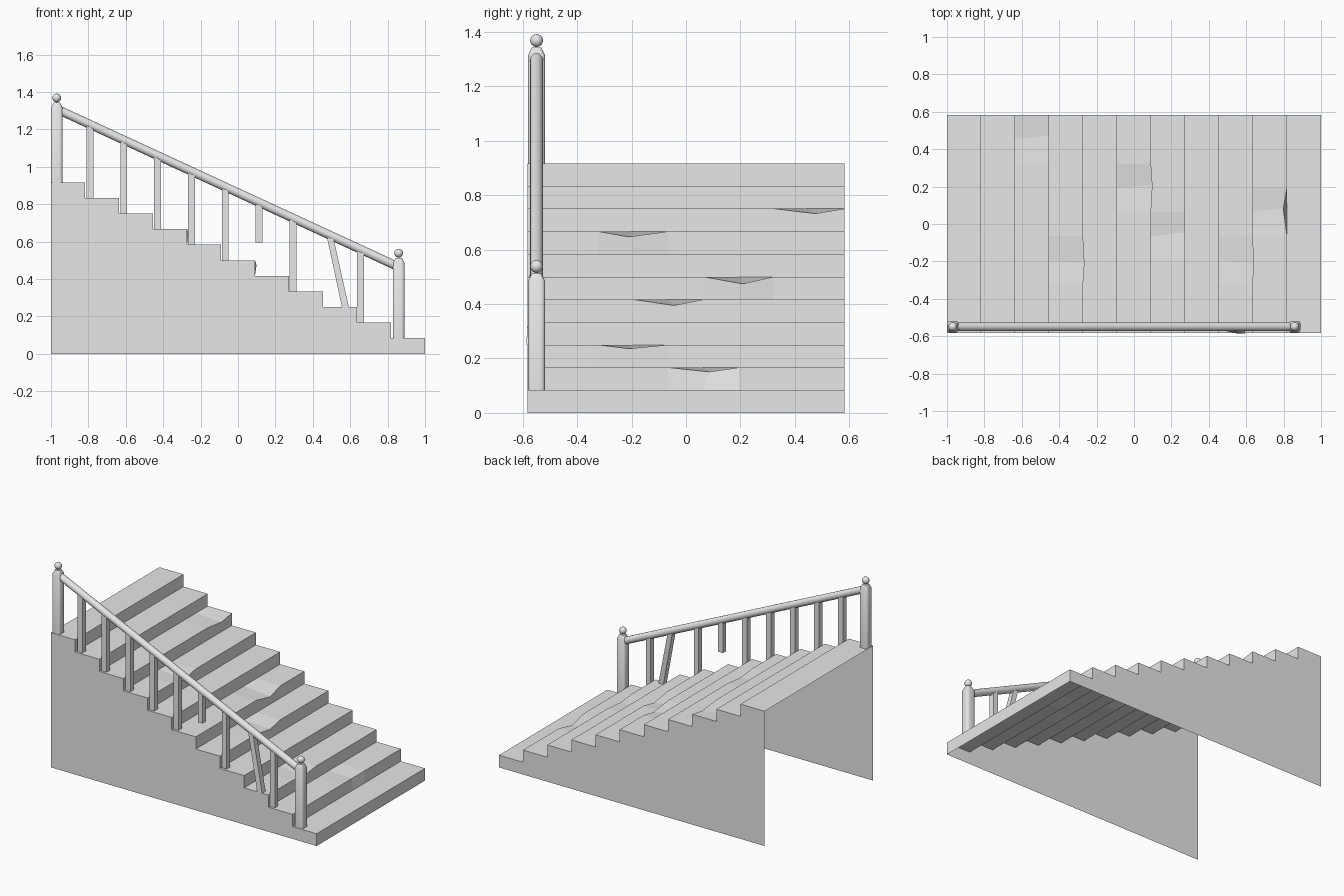
import bpy, bmesh, math
from mathutils import Vector

cube = bpy.data.objects.get("Cube")
if cube:
    bpy.data.objects.remove(cube)

STEPS, COLS = 11, 9
RUN, RISE, HALF = 2 / STEPS, 0.917 / STEPS, 0.583
RAIL_Y = -0.549

grey = bpy.data.materials.new("plain grey")
grey.use_nodes = True
grey.diffuse_color = (0.8, 0.8, 0.8, 1)
grey.node_tree.nodes["Principled BSDF"].inputs["Base Color"].default_value = (0.8, 0.8, 0.8, 1)


def finish(bm, name, smooth=False):
    mesh = bpy.data.meshes.new(name)
    bm.to_mesh(mesh)
    bm.free()
    mesh.materials.append(grey)
    obj = bpy.data.objects.new(name, mesh)
    bpy.context.collection.objects.link(obj)
    if smooth:
        bpy.ops.object.select_all(action='DESELECT')
        obj.select_set(True)
        bpy.context.view_layer.objects.active = obj
        bpy.ops.object.shade_smooth_by_angle(angle=math.radians(35))
    return obj


def staircase():
    """Open shell: stepped sheet, two side walls, no floor or back."""
    profile = [(1, 0)]
    for i in range(STEPS):
        z = (i + 1) * RISE
        profile += [(1 - i * RUN, z), (1 - (i + 1) * RUN, z)]
    # Worn nosings: (step, column) -> shift of the edge point
    worn = {(9, 8): (0, 0.02, -0.018), (8, 3): (0.008, -0.017, -0.02),
            (6, 6): (0.008, 0.012, -0.026), (5, 4): (0, 0.02, -0.022),
            (3, 3): (0.003, -0.017, -0.014), (2, 5): (-0.02, 0.02, -0.016)}
    bm = bmesh.new()
    rows = []
    for c in range(COLS + 1):
        y = -HALF + 2 * HALF * c / COLS
        rows.append([bm.verts.new((x, y, z)) for x, z in profile])
    for (step, c), shift in worn.items():
        rows[c][2 * step - 1].co += Vector(shift)
    for a, b in zip(rows, rows[1:]):
        for i in range(len(profile) - 1):
            bm.faces.new((a[i], b[i], b[i + 1], a[i + 1]))
    # Side walls
    for row in (rows[0], rows[-1]):
        bm.faces.new(row + [bm.verts.new((-1, row[0].co.y, 0))])
    bmesh.ops.recalc_face_normals(bm, faces=bm.faces)
    if sum(f.normal.z * f.calc_area() for f in bm.faces) < 0:
        bmesh.ops.reverse_faces(bm, faces=bm.faces)
    finish(bm, "staircase")


def rail_z(x):
    return 1.295 - (x + 0.94) * 0.4616


def baluster(name, top_x, foot_x, foot_z, foot_y=RAIL_Y, half=0.0185):
    bm = bmesh.new()
    ends = []
    for x, y, z, end in ((foot_x, foot_y, foot_z, 0), (top_x, RAIL_Y, 0, 1)):
        ends.append([bm.verts.new((x + sx * half, y + sy * half,
                                   rail_z(x + sx * half) if end else z))
                     for sx, sy in ((-1, -1), (1, -1), (1, 1), (-1, 1))])
    foot, top = ends
    bm.faces.new(foot[::-1])
    bm.faces.new(top)
    for i in range(4):
        j = (i + 1) % 4
        bm.faces.new((foot[i], foot[j], top[j], top[i]))
    finish(bm, name)


def newel(name, x, z0, z1, half=0.031):
    """Rounded square post with a tapered cap and a ball."""
    bm = bmesh.new()
    bmesh.ops.create_cube(bm, size=1)
    for v in bm.verts:
        v.co = (x + v.co.x * 2 * half, RAIL_Y + v.co.y * 2 * half, z0 if v.co.z < 0 else z1)
    upright = [e for e in bm.edges if abs(e.verts[0].co.z - e.verts[1].co.z) > 0.1]
    bmesh.ops.bevel(bm, geom=upright, offset=0.016, segments=4, profile=0.5, affect='EDGES')
    cap = max(bm.faces, key=lambda f: f.calc_center_median().z)
    new = bmesh.ops.extrude_face_region(bm, geom=[cap])["geom"]
    centre = Vector((x, RAIL_Y, z1))
    for v in new:
        if isinstance(v, bmesh.types.BMVert):
            v.co = centre + (v.co - centre) * 0.55 + Vector((0, 0, 0.028))
    bmesh.ops.delete(bm, geom=[cap], context='FACES_ONLY')
    finish(bm, name, True)
    ball = bmesh.new()
    bmesh.ops.create_uvsphere(ball, u_segments=24, v_segments=14, radius=0.0235)
    bmesh.ops.translate(ball, verts=ball.verts, vec=(x, RAIL_Y, z1 + 0.053))
    finish(ball, name + "_ball", True)


def handrail():
    a = Vector((-0.955, RAIL_Y, rail_z(-0.955)))
    b = Vector((0.85, RAIL_Y, rail_z(0.85)))
    bm = bmesh.new()
    bmesh.ops.create_cone(bm, cap_ends=True, segments=24, radius1=0.0235,
                          radius2=0.0235, depth=(b - a).length)
    turn = (b - a).to_track_quat('Z', 'Y').to_matrix()
    bmesh.ops.rotate(bm, verts=bm.verts, matrix=turn)
    bmesh.ops.translate(bm, verts=bm.verts, vec=(a + b) / 2)
    finish(bm, "handrail", True)


staircase()
handrail()
newel("upper_newel", -0.969, STEPS * RISE, 1.315)
newel("lower_newel", 0.859, RISE, 0.485)

# One baluster per tread; one is snapped short and one leans
for i in range(9):
    x = -0.792 + i * 0.181
    tread = (STEPS - 1 - i) * RISE
    if i == 5:
        baluster("broken_baluster", x, x, 0.595)
    elif i == 7:
        baluster("leaning_baluster", 0.49, 0.574, tread, RAIL_Y - 0.019)
    else:
        baluster("baluster", x, x, tread)
